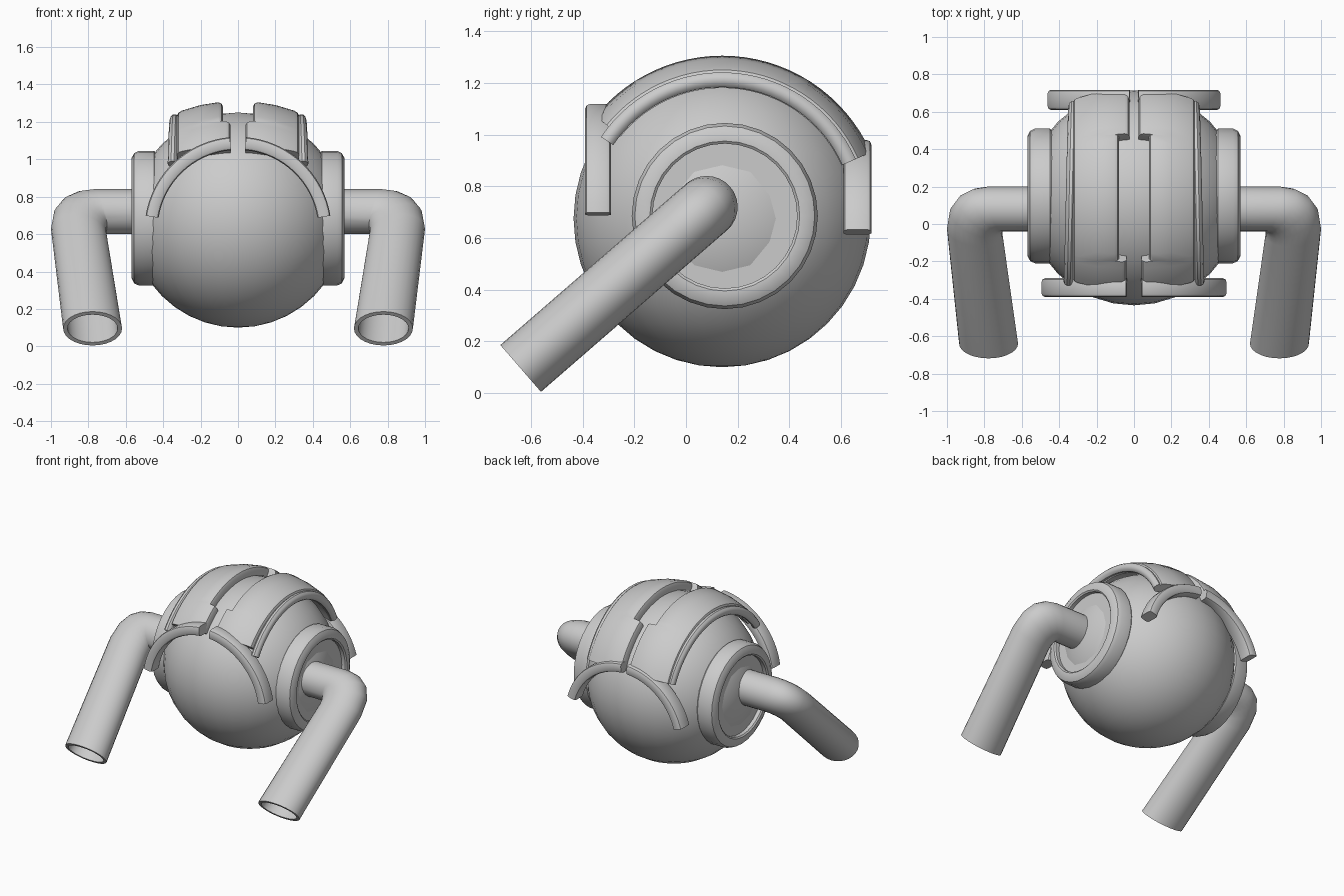
import bpy, bmesh, math
from mathutils import Vector

if "Cube" in bpy.data.objects:
    bpy.data.objects.remove(bpy.data.objects["Cube"])

grey = bpy.data.materials.new("grey")
grey.diffuse_color = (0.6, 0.6, 0.6, 1)
grey.use_nodes = True
grey.node_tree.nodes["Principled BSDF"].inputs["Base Color"].default_value = grey.diffuse_color
CY, CZ = 0.14, 0.675          # centre of the ball


def finish(name, bm, mirror=True, angle=35):
    bmesh.ops.recalc_face_normals(bm, faces=bm.faces)
    me = bpy.data.meshes.new(name)
    bm.to_mesh(me)
    bm.free()
    me.materials.append(grey)
    ob = bpy.data.objects.new(name, me)
    bpy.context.collection.objects.link(ob)
    bpy.ops.object.select_all(action='DESELECT')
    ob.select_set(True)
    bpy.context.view_layer.objects.active = ob
    bpy.ops.object.shade_smooth_by_angle(angle=math.radians(angle))
    if mirror:
        ob.modifiers.new("mirror", 'MIRROR')
    return ob


def loft(name, rings, caps=True, closed=False, angle=35):
    """Skin a list of equal-length closed loops."""
    bm = bmesh.new()
    vs = [[bm.verts.new(p) for p in r] for r in rings]
    n = len(vs[0])
    for i in range(len(vs) if closed else len(vs) - 1):
        a, b = vs[i], vs[(i + 1) % len(vs)]
        for j in range(n):
            k = (j + 1) % n
            bm.faces.new((a[j], a[k], b[k], b[j]))
    if caps:
        bm.faces.new(vs[0])
        bm.faces.new(vs[-1])
    return finish(name, bm, True, angle)


def around_x(x, r, deg):
    a = math.radians(deg)
    return (x, CY + r * math.cos(a), CZ + r * math.sin(a))


def steps(a, b, n):
    return [a + (b - a) * i / n for i in range(n + 1)]


# ball body
bm = bmesh.new()
bmesh.ops.create_uvsphere(bm, u_segments=32, v_segments=20, radius=0.575)
bmesh.ops.translate(bm, verts=bm.verts, vec=(0, CY, CZ))
finish("ball_body", bm, mirror=False)

# side hubs: raised ring with a recessed face
hub = [(0.43, 0.345), (0.45, 0.36), (0.53, 0.36), (0.555, 0.348), (0.57, 0.32),
       (0.57, 0.29), (0.562, 0.28), (0.535, 0.28)]
loft("side_hub", [[(x, CY + 0.01 + r * math.cos(t * math.tau / 32),
                    CZ + 0.01 + r * math.sin(t * math.tau / 32)) for t in range(32)]
                  for x, r in hub])

# bent hollow arms: each ring is given by its outer and inner point (x, distance along d)
d = Vector((0, -0.72, -0.625)).normalized()
v = Vector((0, d.z, -d.y))
ax = Vector((1, 0, 0))
start = Vector((0, 0.08, 0.72))
END = 0.953
pairs = [((0.45, -0.12), (0.45, 0.12)), ((0.79, -0.12), (0.70, 0.12)),
         ((0.87, -0.105), (0.70, 0.125)), ((0.94, -0.06), (0.70, 0.135)),
         ((0.985, 0.02), (0.703, 0.15)), ((1.0, 0.14), (0.703, 0.18)),
         ((0.935, END), (0.62, END)), ((0.912, END), (0.643, END)),
         ((0.925, END - 0.25), (0.66, END - 0.25))]
rings = []
for i, (o, q) in enumerate(pairs):
    po, pq = (start + ax * p[0] + d * p[1] for p in (o, q))
    mid, half = (po + pq) / 2, (po - pq) / 2
    w = 0.12 if i < 7 else 0.098
    rings.append([mid + half * math.cos(t * math.tau / 28) + v * w * math.sin(t * math.tau / 28)
                  for t in range(28)])
loft("bent_arm", rings, angle=45)


# curved top panels, narrower across the middle to leave a wide slot
def panel_ring(x0, deg):
    prof = [(x0, 0.55), (x0, 0.605), (x0 + 0.008, 0.622), (x0 + 0.025, 0.63), (0.20, 0.615),
            (0.30, 0.585), (0.318, 0.575), (0.325, 0.56), (0.325, 0.505), (0.2, 0.54)]
    return [around_x(x, r, deg) for x, r in prof]


rings = [panel_ring(0.025, a) for a in steps(24, 57, 8)]
rings += [panel_ring(0.08, a) for a in steps(57.5, 122.5, 16)]
rings += [panel_ring(0.04, a) for a in steps(123, 141, 5)]
loft("top_panel", rings)

# rounded rail along the outer edge of each panel
rings = []
for a in steps(24, 146, 30):
    cx = 0.325 + 0.025 * (a - 24) / 122
    rings.append([around_x(cx + 0.026 * math.cos(t * math.tau / 10),
                           0.537 + 0.03 * math.sin(t * math.tau / 10), a) for t in range(10)])
loft("edge_rail", rings)


# front and back arches hanging from the panels
def arch(name, cz, r0, r1, y0, y1, a0, a1):
    b = 0.018
    sec = [(r0, y0 + b), (r0 + b * .3, y0 + b * .3), (r0 + b, y0), (r1 - b, y0),
           (r1 - b * .3, y0 + b * .3), (r1, y0 + b), (r1, y1 - b), (r1 - b * .3, y1 - b * .3),
           (r1 - b, y1), (r0 + b, y1), (r0 + b * .3, y1 - b * .3), (r0, y1 - b)]
    loft(name, [[(r * math.sin(math.radians(a)), y, cz + r * math.cos(math.radians(a)))
                 for r, y in sec] for a in steps(a0, a1, 18)])


arch("front_arch", 0.62, 0.43, 0.50, -0.39, -0.29, 5, 81)
arch("back_arch", 0.50, 0.41, 0.48, 0.61, 0.717, 3, 74)
